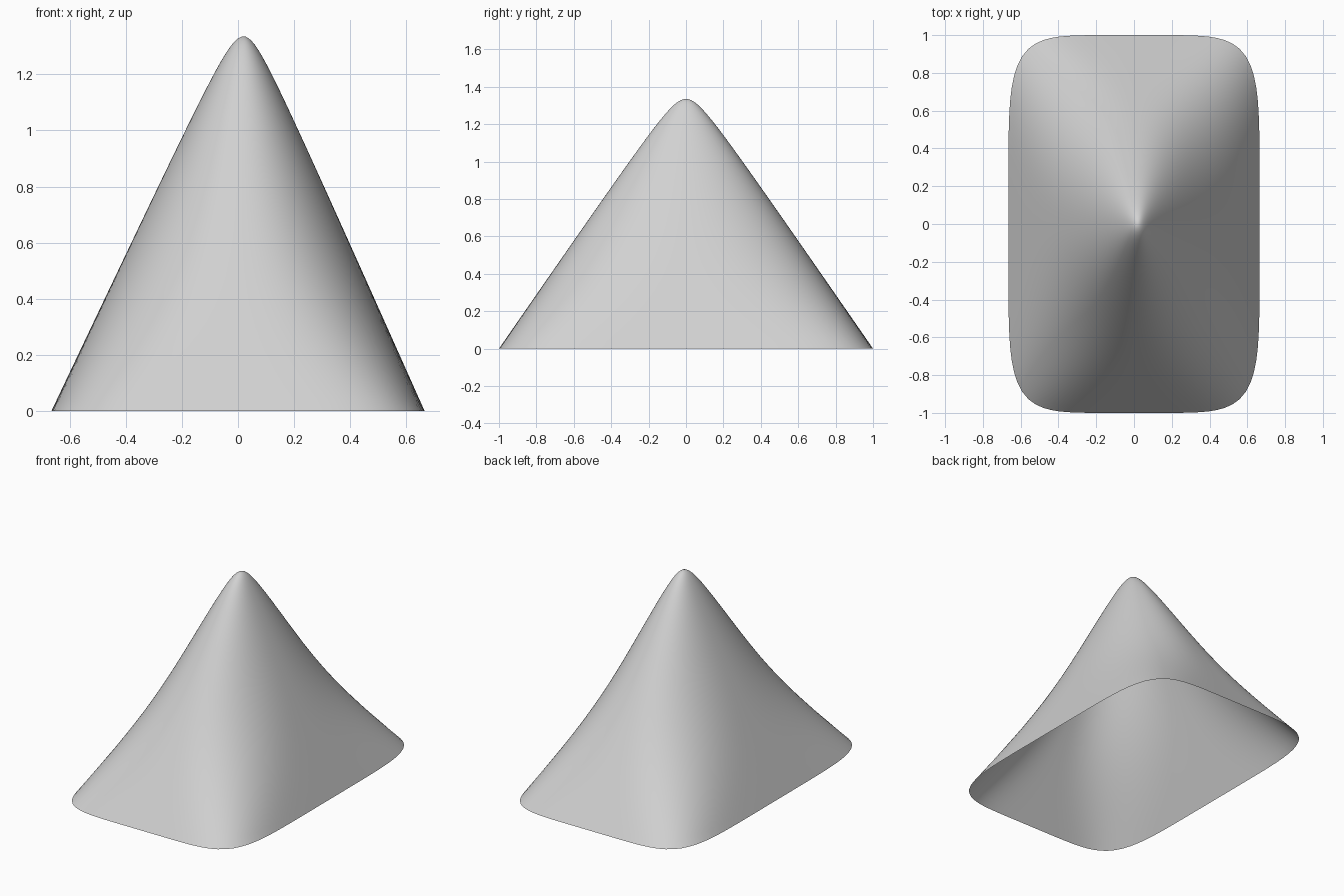
import bpy, bmesh
from math import cos, sin, pi, sqrt

cube = bpy.data.objects.get("Cube")
if cube:
    bpy.data.objects.remove(cube, do_unlink=True)

HALF_X, HALF_Y, HEIGHT = 0.665, 1.0, 1.335
APEX_X = 0.02
SEGMENTS, RINGS = 128, 40


def height(s):
    """Straight slope that rounds off at the peak; s runs from peak to rim."""
    soft, slope = 0.12, 1.45
    return max(0.0, HEIGHT + soft - sqrt(soft ** 2 + (slope * s) ** 2))


def section_point(s, angle):
    """Rounded rectangle at the rim, easing to an oval toward the peak."""
    n = 2.1 + 3.8 * s ** 5
    c, d = cos(angle), sin(angle)
    r = s * (abs(c) ** n + abs(d) ** n) ** (-1 / n)
    return (HALF_X * r * c + APEX_X * (1 - s), HALF_Y * r * d, height(s))


# Grey surface
grey = bpy.data.materials.new("light_grey")
grey.use_nodes = True
colour = (0.64, 0.64, 0.64, 1)
grey.diffuse_color = colour
grey.node_tree.nodes["Principled BSDF"].inputs["Base Color"].default_value = colour

# Open-bottomed peaked shell, lofted from rings
bm = bmesh.new()
peak = bm.verts.new((APEX_X, 0, HEIGHT))
rings = []
for i in range(1, RINGS + 1):
    s = (i / RINGS) ** 1.2
    rings.append([bm.verts.new(section_point(s, 2 * pi * k / SEGMENTS))
                  for k in range(SEGMENTS)])
for v in rings[-1]:
    v.co.z = 0
for k in range(SEGMENTS):
    j = (k + 1) % SEGMENTS
    bm.faces.new((peak, rings[0][k], rings[0][j]))
    for inner, outer in zip(rings, rings[1:]):
        bm.faces.new((inner[k], outer[k], outer[j], inner[j]))
for f in bm.faces:
    f.smooth = True

mesh = bpy.data.meshes.new("peaked_shell")
bm.to_mesh(mesh)
bm.free()
mesh.materials.append(grey)
shell = bpy.data.objects.new("peaked_shell", mesh)
bpy.context.collection.objects.link(shell)
